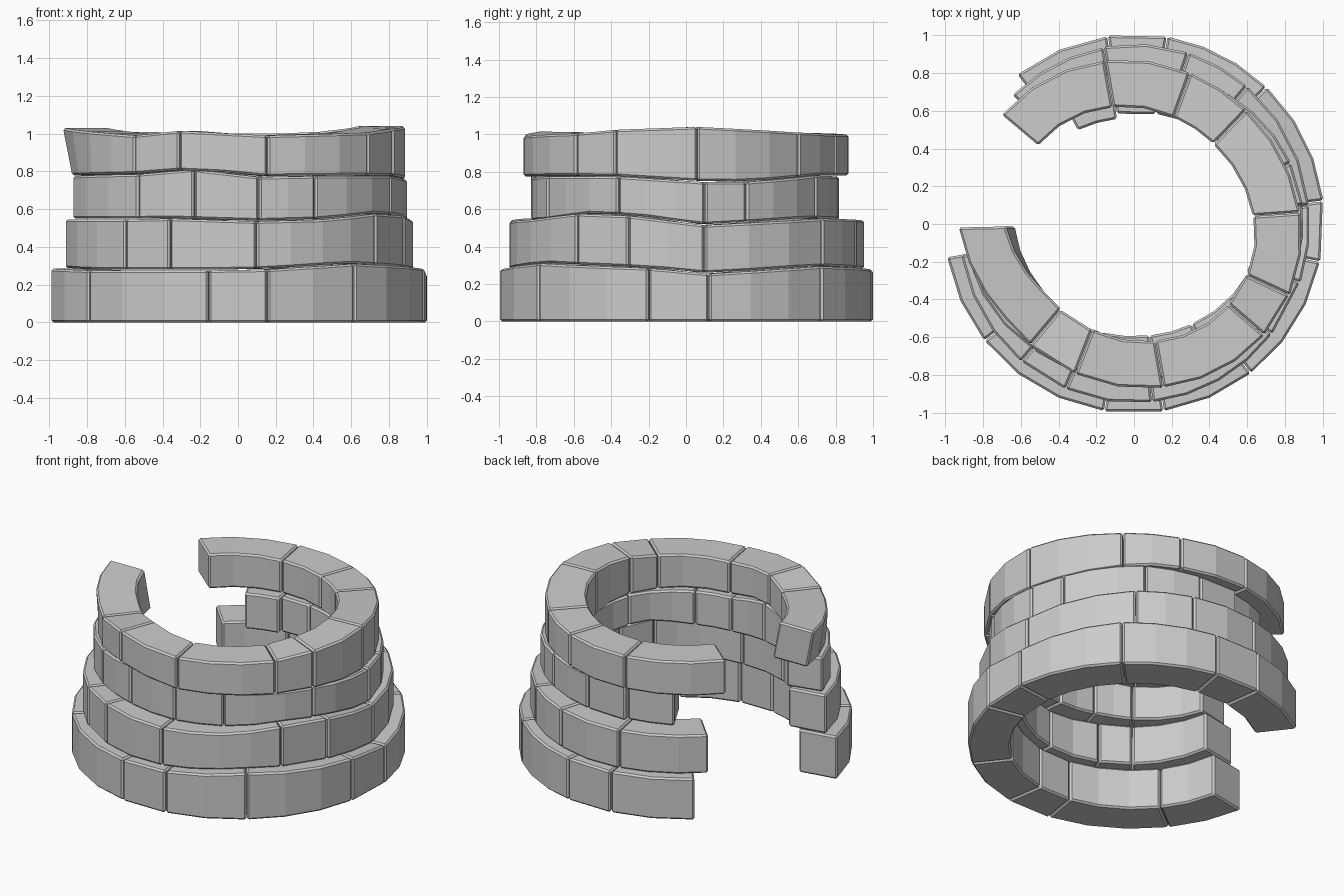
import bpy, bmesh, math, random

if "Cube" in bpy.data.objects:
    bpy.data.objects.remove(bpy.data.objects["Cube"])

random.seed(4)

# Each course: outer radius in x and y, thickness, diagonal skew of the ring,
# then (joint angle in degrees, top height) pairs
courses = [
    (1.008, 1.006, 0.255, 0.0,
     [(190, .285), (218, .275), (261, .275), (279, .28), (308, .31), (348.5, .285),
      (367, .255), (406, .295), (440, .28), (458, .275), (488, .275)]),
    (0.93, 0.952, 0.25, 0.0,
     [(190, .545), (230, .545), (247, .55), (276, .535), (300, .545), (322, .575), (341, .565),
      (366, .515), (410, .55), (432, .545), (460, .535), (494, .535)]),
    (0.902, 0.828, 0.235, 0.0,
     [(193, .775), (234, .785), (255, .81), (277, .77), (297, .775), (334, .775),
      (367, .745), (383, .745), (417, .78), (440, .775), (458, .775), (478, .775)]),
    (0.885, 0.868, 0.25, 0.03,
     [(181, 1.03), (230, .99), (249, 1.015), (280, .99), (319, 1.005), (335, 1.025),
      (364, 1.04), (406, 1.01), (430, 1.0), (460, 1.0), (500, 1.01)]),
]
NO_JOINT = {(1, 300)}     # height points that are not joints between stones


def height(joints, a):
    # top of a course at angle a, interpolated between joints
    if a <= joints[0][0]:
        return joints[0][1]
    for (a0, z0), (a1, z1) in zip(joints, joints[1:]):
        if a <= a1:
            return z0 + (z1 - z0) * (a - a0) / (a1 - a0)
    return joints[-1][1]


def stone(name, a0, a1, rx, ry, thick, skew, bottom, top, lean):
    # curved block swept from angle a0 to a1
    bm = bmesh.new()
    n = max(1, round((a1 - a0) / 13))
    sections = []
    for i in range(n + 1):
        a = a0 + (a1 - a0) * i / n
        t = math.radians(a)
        c, s = math.cos(t), math.sin(t)
        k = -skew * math.sin(2 * t)
        zb, zt, f = bottom(a), top(a), lean(a)
        sec = []
        for off, z in ((k - thick, zb), (k, zb), (k + f, zt), (k + f - thick, zt)):
            sec.append(bm.verts.new(((rx + off) * c, (ry + off) * s, z)))
        sections.append(sec)
    for p, q in zip(sections, sections[1:]):
        for k in range(4):
            m = (k + 1) % 4
            bm.faces.new((p[k], p[m], q[m], q[k]))
    bm.faces.new(sections[0])
    bm.faces.new(sections[-1][::-1])
    bmesh.ops.recalc_face_normals(bm, faces=bm.faces)
    mesh = bpy.data.meshes.new(name)
    bm.to_mesh(mesh)
    bm.free()
    ob = bpy.data.objects.new(name, mesh)
    bpy.context.collection.objects.link(ob)
    bev = ob.modifiers.new("worn_edges", 'BEVEL')
    bev.width = 0.011
    bev.segments = 1
    bev.limit_method = 'ANGLE'
    bev.angle_limit = math.radians(40)


# Stack the courses, each resting on the one below, leaving the broken gap on the left
below = None
for level, (rx, ry, thick, skew, joints) in enumerate(courses):
    bottom = (lambda a: 0.0) if below is None else (lambda a, b=below: height(b, a) + 0.004)
    top = lambda a, j=joints: height(j, a)
    # the top course leans outward at its front broken end
    lean = (lambda a: 0.05 * max(0, 1 - (a - 181) / 35)) if level == 3 else (lambda a: 0)
    cuts = [a for a, _ in joints if (level, a) not in NO_JOINT]
    for i, (a0, a1) in enumerate(zip(cuts, cuts[1:])):
        j = random.uniform(-0.004, 0.004)
        if level == 2 and i == len(cuts) - 2:
            j = -0.03          # last stone of the third course slipped inward
        stone(f"course_{level + 1}_stone_{i + 1}", a0 + 0.15, a1 - 0.15,
              rx + j, ry + j, thick, skew, bottom, top, lean)
    below = joints
